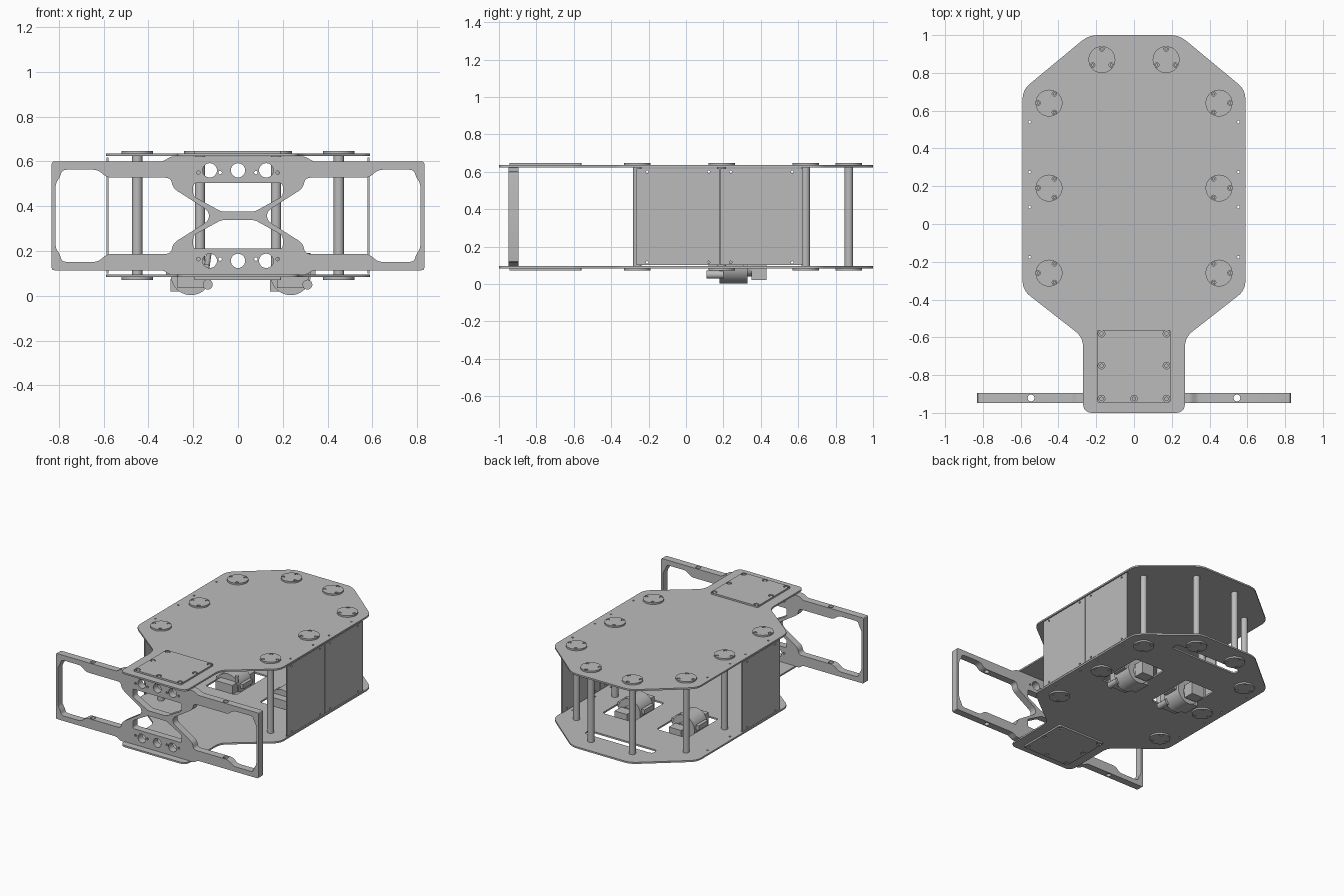
import bpy, bmesh, math
from mathutils import Matrix, Vector

if "Cube" in bpy.data.objects:
    bpy.data.objects.remove(bpy.data.objects["Cube"])

grey = bpy.data.materials.new("machined_grey")
grey.diffuse_color = (0.5, 0.5, 0.5, 1)
grey.use_nodes = True
grey.node_tree.nodes["Principled BSDF"].inputs["Base Color"].default_value = grey.diffuse_color
FLAT = Matrix.Identity(4)
FRONT = Matrix.Rotation(math.pi / 2, 4, 'X')
SIDE = Matrix(((0, 0, 1, 0), (1, 0, 0, 0), (0, 1, 0, 0), (0, 0, 0, 1)))


def add_mesh(name, bm):
    me = bpy.data.meshes.new(name)
    bmesh.ops.recalc_face_normals(bm, faces=bm.faces)
    bm.to_mesh(me)
    bm.free()
    me.materials.clear()
    me.materials.append(grey)
    ob = bpy.data.objects.new(name, me)
    bpy.context.collection.objects.link(ob)
    return ob


def circle(x, y, r, n=20):
    return [(x + r * math.cos(2 * math.pi * i / n), y + r * math.sin(2 * math.pi * i / n)) for i in range(n)]


def rect(x0, y0, x1, y1):
    return [(x0, y0), (x1, y0), (x1, y1), (x0, y1)]


def rounded(pts, r, steps=5):
    """Round every corner of a closed outline."""
    out = []
    for i, p in enumerate(pts):
        p, a, b = Vector(p), Vector(pts[i - 1]), Vector(pts[(i + 1) % len(pts)])
        s = p + (a - p).normalized() * min(r, (a - p).length * 0.45)
        e = p + (b - p).normalized() * min(r, (b - p).length * 0.45)
        for k in range(steps + 1):
            t = k / steps
            out.append(tuple(s * (1 - t) ** 2 + p * 2 * t * (1 - t) + e * t * t))
    return out


def mirror(half, flip=Matrix(((-1, 0), (0, 1)))):
    """Close a half outline with its mirror image."""
    return half + [tuple(flip @ Vector(p)) for p in reversed(half)]


def plate(name, loops, w0, w1, basis=FLAT):
    """Extrude an outline with holes between two heights."""
    cu = bpy.data.curves.new(name, 'CURVE')
    cu.dimensions, cu.fill_mode, cu.extrude = '2D', 'BOTH', abs(w1 - w0) / 2
    for loop in loops:
        sp = cu.splines.new('POLY')
        sp.points.add(len(loop) - 1)
        for pt, (x, y) in zip(sp.points, loop):
            pt.co = (x, y, 0, 1)
        sp.use_cyclic_u = True
    tmp = bpy.data.objects.new(name + "_curve", cu)
    bpy.context.collection.objects.link(tmp)
    dg = bpy.context.evaluated_depsgraph_get()
    me = bpy.data.meshes.new_from_object(tmp.evaluated_get(dg))
    bm = bmesh.new()
    bm.from_mesh(me)
    bpy.data.objects.remove(tmp)
    bpy.data.meshes.remove(me)
    bmesh.ops.remove_doubles(bm, verts=bm.verts, dist=1e-5)
    bm.transform(basis @ Matrix.Translation((0, 0, (w0 + w1) / 2)))
    return add_mesh(name, bm)


def rod(name, a, b, r, r2=None, n=32):
    a, b = Vector(a), Vector(b)
    bm = bmesh.new()
    m = Matrix.Translation((a + b) / 2) @ (b - a).to_track_quat('Z', 'Y').to_matrix().to_4x4()
    bmesh.ops.create_cone(bm, cap_ends=True, segments=n, radius1=r, radius2=r2 or r, depth=(b - a).length, matrix=m)
    return add_mesh(name, bm)


def box(name, lo, hi):
    bm = bmesh.new()
    lo, hi = Vector(lo), Vector(hi)
    bmesh.ops.create_cube(bm, size=1, matrix=Matrix.Translation((lo + hi) / 2) @ Matrix.Diagonal((*(hi - lo), 1)))
    return add_mesh(name, bm)


# chassis decks
outline = rounded(mirror([(0.24, 1), (0.59, 0.71), (0.59, -0.35), (0.27, -0.60), (0.27, -1)]), 0.05)
edge_holes = [circle(s * 0.553, y, 0.007, 10) for s in (-1, 1) for y in (0.54, 0.275, 0.09, -0.175)]
MOTORS = (-0.21, 0.235)
motor_holes = [rounded(rect(x - 0.12, 0.09, x + 0.13, 0.46), 0.02) for x in MOTORS]
slot = rounded(rect(-0.28, 0.735, 0.28, 0.795), 0.03)
plate("top_deck", [outline] + edge_holes, 0.623, 0.635)
plate("bottom_deck", [outline] + edge_holes + motor_holes + [slot], 0.083, 0.095)

# standoff columns with screwed flange discs on both decks
posts = [(s * x, y) for s in (-1, 1) for x, y in ((0.17, 0.87), (0.45, 0.64), (0.45, 0.19), (0.45, -0.26))]
for x, y in posts:
    rod("standoff", (x, y, 0.095), (x, y, 0.623), 0.023)
    start = math.pi / 2 if y > 0.8 else (0 if x > 0 else math.pi)
    screws = [(x + 0.057 * math.cos(start + k * math.tau / 3), y + 0.057 * math.sin(start + k * math.tau / 3))
              for k in range(3)]
    for z0, z1 in ((0.635, 0.647), (0.071, 0.083)):
        plate("flange_disc", [circle(x, y, 0.071, 40)] + [circle(a, b, 0.012, 12) for a, b in screws], z0, z1)
        for a, b in screws:
            rod("flange_screw", (a, b, z0 + 0.001), (a, b, z1 - 0.004), 0.008, n=12)

# square clamp plates over the nose
bolts = [(s * 0.172, y) for s in (-1, 1) for y in (-0.58, -0.75, -0.925)] + [(0, -0.925)]
for z0, z1 in ((0.635, 0.647), (0.071, 0.083)):
    plate("nose_plate", [rounded(rect(-0.195, -0.945, 0.193, -0.56), 0.01)] +
          [circle(x, y, 0.018, 14) for x, y in bolts], z0, z1)
    for x, y in bolts:
        rod("nose_bolt", (x, y, z0 + 0.001), (x, y, z1 - 0.003), 0.011, n=12)

# side panels: two on the right, the front one only on the left
for s, y0 in ((1, -0.265), (1, 0.182), (-1, -0.265)):
    y1 = y0 + 0.443
    holes = [circle(y, z, 0.007, 10) for y in (y0 + 0.057, y1 - 0.057) for z in (0.115, 0.6)]
    plate("side_panel", [rect(y0, 0.1, y1, 0.617)] + holes, s * 0.578, s * 0.587, SIDE)

# front bumper: two frames joined by a cross-shaped truss
MID = 0.357


def vmirror(half):
    return half + [(x, 2 * MID - z) for x, z in reversed(half)]


frame = rounded(mirror(vmirror([(0.30, 0.622), (0.335, 0.6), (0.832, 0.6)])), 0.012, 3)
window = vmirror([(0.13, 0.378), (0.29, 0.48), (0.30, 0.527), (0.585, 0.527), (0.625, 0.563),
                  (0.785, 0.563), (0.795, 0.53), (0.815, 0.50)])
windows = [rounded([(s * x, z) for x, z in window], 0.025) for s in (-1, 1)]
upper = mirror([(0.2, 0.503), (0.2, 0.445), (0.075, 0.376)])
lower = [(x, 2 * MID - z) for x, z in upper]
eyes = [circle(x, z, 0.032, 28) for x in (-0.126, 0, 0.126) for z in (0.56, 0.156)]
pins = [circle(s * x, z, 0.008, 10) for s in (-1, 1) for x in (0.08, 0.177) for z in (0.55, 0.164)]
bumper = plate("front_bumper", [frame] + windows + [rounded(upper, 0.015), rounded(lower, 0.015)] + eyes + pins,
               0.895, 0.948, FRONT)
for s in (-1, 1):
    cutter = rod("bumper_hole_cutter", (s * 0.545, -0.921, 0), (s * 0.545, -0.921, 0.7), 0.018, n=20)
    cutter.hide_render = True
    cutter.hide_set(True)
    mod = bumper.modifiers.new("hole", 'BOOLEAN')
    mod.operation, mod.solver, mod.object = 'DIFFERENCE', 'EXACT', cutter

# two identical gear motors sunk through the bottom deck
for x in MOTORS:
    rod("motor_drum", (x, 0.18, 0.093), (x, 0.33, 0.093), 0.09, n=40)
    rod("motor_neck", (x, 0.33, 0.085), (x, 0.355, 0.085), 0.045)
    box("motor_encoder", (x - 0.05, 0.35, 0.022), (x + 0.05, 0.43, 0.12))
    box("gearbox", (x - 0.06, 0.12, 0.035), (x + 0.08, 0.18, 0.14))
    box("motor_foot", (x - 0.092, 0.19, 0.02), (x - 0.04, 0.32, 0.075))
    rod("output_shaft", (x + 0.075, 0.11, 0.05), (x + 0.075, 0.2, 0.05), 0.022, n=20)
    rod("motor_terminal", (x + 0.07, 0.18, 0.12), (x + 0.08, 0.175, 0.19), 0.012, n=14)
    for k in (-1, 1):
        box("motor_bracket", (x + k * 0.1 - 0.012, 0.2, 0.09), (x + k * 0.1 + 0.012, 0.31, 0.125))

# keep sharp edges crisp and round parts smooth
bpy.ops.object.select_all(action='DESELECT')
for ob in bpy.context.scene.objects:
    if not ob.hide_render:
        ob.select_set(True)
        bpy.context.view_layer.objects.active = ob
bpy.ops.object.shade_smooth_by_angle(angle=math.radians(30))
